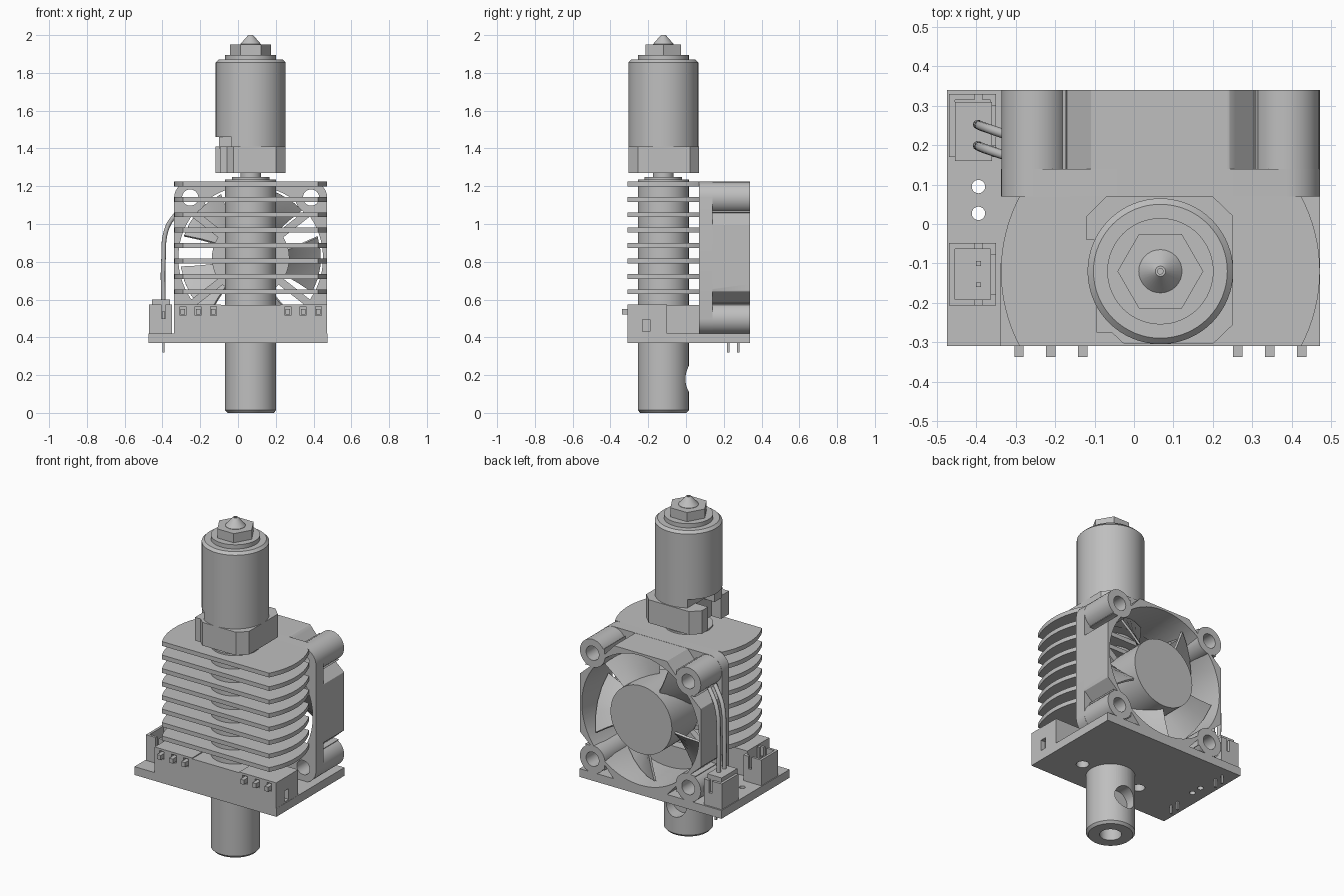
import bpy, bmesh
from math import pi, sin, cos, radians
from mathutils import Matrix

old = bpy.data.objects.get("Cube")
if old:
    bpy.data.objects.remove(old)

grey = bpy.data.materials.new("plain grey")
grey.use_nodes = True
colour = (0.52, 0.52, 0.52, 1)
grey.diffuse_color = colour
grey.node_tree.nodes["Principled BSDF"].inputs["Base Color"].default_value = colour

AX, AY = 0.067, -0.12      # hot end axis
FZ = 0.82                  # fan centre height


def finish(name, bm, smooth=True):
    bmesh.ops.recalc_face_normals(bm, faces=bm.faces)
    mesh = bpy.data.meshes.new(name)
    bm.to_mesh(mesh)
    bm.free()
    obj = bpy.data.objects.new(name, mesh)
    bpy.context.collection.objects.link(obj)
    mesh.materials.append(grey)
    if smooth:
        shade(obj)
    return obj


def select(obj):
    bpy.ops.object.select_all(action='DESELECT')
    obj.select_set(True)
    bpy.context.view_layer.objects.active = obj


def shade(obj):
    select(obj)
    bpy.ops.object.shade_smooth_by_angle(angle=radians(30))


def box(name, x, y, z):
    bm = bmesh.new()
    bmesh.ops.create_cube(bm, size=1)
    for v in bm.verts:
        v.co = [(a + b) / 2 + c * (b - a) for c, (a, b) in zip(v.co, (x, y, z))]
    return finish(name, bm, False)


def prism(name, points, low, high):
    """Extrude a plan outline along z."""
    bm = bmesh.new()
    face = bm.faces.new([bm.verts.new((x, y, low)) for x, y in points])
    top = bmesh.ops.extrude_face_region(bm, geom=[face])["geom"]
    bmesh.ops.translate(bm, vec=(0, 0, high - low),
                        verts=[v for v in top if isinstance(v, bmesh.types.BMVert)])
    return finish(name, bm)


def lathe(name, profile, centre=(AX, AY, 0), steps=64, along_y=False):
    """Revolve (radius, height) points around z, or around y."""
    bm = bmesh.new()
    verts = [bm.verts.new((r, 0, h)) for r, h in profile]
    edges = [bm.edges.new(pair) for pair in zip(verts, verts[1:])]
    bmesh.ops.spin(bm, geom=verts + edges, cent=(0, 0, 0), axis=(0, 0, 1),
                   angle=2 * pi, steps=steps)
    bmesh.ops.remove_doubles(bm, verts=bm.verts, dist=1e-5)
    if along_y:
        bm.transform(Matrix.Rotation(-pi / 2, 4, 'X'))
    bm.transform(Matrix.Translation(centre))
    return finish(name, bm)


def rod(name, radius, low, high, centre, along_y=False, steps=48):
    return lathe(name, [(0, low), (radius, low), (radius, high), (0, high)],
                 centre, steps, along_y)


def combine(target, other, operation='DIFFERENCE'):
    mod = target.modifiers.new("combine", 'BOOLEAN')
    mod.operation, mod.solver, mod.object = operation, 'EXACT', other
    select(target)
    bpy.ops.object.modifier_apply(modifier=mod.name)
    bpy.data.objects.remove(other)
    shade(target)


# Circuit board with mounting holes
board = box("circuit_board", (-0.475, 0.473), (-0.31, 0.34), (0.37, 0.42))
for x, y, r in [(-0.395, 0.095, 0.017), (-0.395, 0.027, 0.017),
                (AX - 0.2, AY, 0.035), (AX + 0.2, AY, 0.035)]:
    combine(board, rod("cutter", r, 0.3, 0.5, (x, y, 0)))

# Central tube with blind bore and rear side opening
tube = lathe("heat_break_tube", [
    (0, 0.1), (0.06, 0.1), (0.06, 0), (0.122, 0), (0.135, 0.014), (0.135, 1.235),
    (0.1, 1.235), (0.1, 1.25), (0.055, 1.25), (0.055, 1.28), (0, 1.28)])
combine(tube, rod("cutter", 0.068, -0.06, 0.1, (AX, 0, 0.18), True))

# Cooling fins: a disc trimmed straight at front and back
arc = [(0.405 * cos(a), 0.405 * sin(a))
       for a in (radians(-28 + 56 * i / 16) for i in range(17))]
outline = [(AX + s * x, AY + s * y) for s in (1, -1) for x, y in arc]
for i in range(8):
    top = 1.225 - 0.0815 * i
    prism(f"cooling_fin_{i + 1}", outline, top - 0.026, top)

# Heater block with clamp slot
prism("heater_block", [
    (-0.12, 0.02), (-0.07, 0.07), (0.2, 0.07), (0.252, 0.02), (0.252, -0.255),
    (0.2, -0.305), (-0.025, -0.305), (-0.057, -0.275), (-0.095, -0.275),
    (-0.095, -0.2), (-0.03, -0.2), (-0.03, -0.04), (-0.12, -0.04)], 1.27, 1.41)

# Heater sleeve, notched at its lower right edge, with a clamp inside the notch
sleeve = lathe("heater_sleeve", [
    (0, 1.405), (0.185, 1.405), (0.185, 1.855), (0.17, 1.87), (0.135, 1.87),
    (0.135, 1.895), (0, 1.895)])
combine(sleeve, box("cutter", (-0.3, -0.035), (-0.4, 0.1), (1.39, 1.46)))
box("heater_clamp", (-0.1, -0.03), (-0.2, -0.13), (1.4, 1.465))

# Nozzle
rod("nozzle_hex", 0.109, 1.89, 1.95, (AX, AY, 0), steps=6)
lathe("nozzle_tip", [(0, 1.945), (0.055, 1.945), (0.055, 1.952), (0.013, 2),
                     (0.007, 2), (0.007, 1.97), (0, 1.97)], steps=32)

# Front terminal blocks
box("centre_block", (-0.09, 0.225), (-0.31, 0.07), (0.42, 0.57))
for side, x0, x1 in (("right", -0.34, -0.09), ("left", 0.225, 0.472)):
    block = box(f"{side}_terminal_block", (x0, x1), (-0.31, -0.1), (0.42, 0.575))
    end = x0 if side == "right" else x1
    combine(block, box("cutter", (end - 0.03, end + 0.03), (-0.23, -0.19), (0.43, 0.495)))
    first = -0.292 if side == "right" else 0.264
    for i in range(3):
        x = first + i * 0.081
        combine(block, box("cutter", (x - 0.016, x + 0.016), (-0.32, -0.29), (0.515, 0.562)))
        box(f"{side}_terminal_pin_{i + 1}", (x - 0.012, x + 0.012), (-0.338, -0.28), (0.522, 0.55))

# Side sockets with pins through the board
for name, y0, y1, depth in (("front_socket", -0.207, -0.048, 0.45),
                            ("rear_socket", 0.17, 0.33, 0.5)):
    mid = (y0 + y1) / 2
    socket = box(name, (-0.47, -0.35), (y0, y1), (0.415, 0.575))
    combine(socket, box("cutter", (-0.455, -0.365), (y0 + 0.015, y1 - 0.015), (depth, 0.7)))
    for y in (y0, y1):
        combine(socket, box("cutter", (-0.405, -0.385), (y - 0.03, y + 0.03), (0.5, 0.7)))
    combine(socket, box("cutter", (-0.37, -0.3), (mid - 0.05, mid + 0.05), (0.47, 0.7)))
    for k in (-0.027, 0.027):
        box(f"{name}_pin", (-0.401, -0.389), (mid + k - 0.006, mid + k + 0.006), (0.32, 0.54))
box("rear_plug", (-0.455, -0.36), (0.16, 0.31), (0.45, 0.6))

# Fan wires
for i, y in enumerate((0.198, 0.252)):
    curve = bpy.data.curves.new(f"fan_wire_{i + 1}", 'CURVE')
    curve.dimensions = '3D'
    curve.bevel_depth, curve.bevel_resolution = 0.012, 3
    spline = curve.splines.new('BEZIER')
    path = [(-0.395, y, 0.58), (-0.395, y, 0.8), (-0.375, y - 0.008, 0.98), (-0.31, y - 0.03, 1.075)]
    spline.bezier_points.add(len(path) - 1)
    for p, co in zip(spline.bezier_points, path):
        p.co = co
        p.handle_left_type = p.handle_right_type = 'AUTO'
    wire = bpy.data.objects.new(curve.name, curve)
    bpy.context.collection.objects.link(wire)
    curve.materials.append(grey)
    select(wire)
    bpy.ops.object.convert(target='MESH')

# Fan duct: trimmed ring with triangular pockets beside the corner posts
duct = rod("fan_duct", 0.44, 0.1, 0.34, (AX, 0, FZ), True, 96)
combine(duct, box("cutter", (AX - 0.404, AX + 0.404), (0, 0.5), (FZ - 0.404, FZ + 0.404)), 'INTERSECT')
combine(duct, lathe("cutter", [(0, 0), (0.383, 0), (0.383, 0.24), (0.393, 0.36), (0, 0.36)],
                    (AX, 0, FZ), 96, True))
corner_signs = [(sx, sz) for sx in (-1, 1) for sz in (-1, 1)]
for sx, sz in corner_signs:
    for wedge in ([(0.17, 0.41), (0.24, 0.41), (0.24, 0.332)],
                  [(0.41, 0.17), (0.41, 0.24), (0.332, 0.24)]):
        cutter = prism("cutter", [(AX + sx * x, FZ + sz * z) for x, z in wedge], -0.4, -0.05)
        cutter.data.transform(Matrix.Rotation(pi / 2, 4, 'X'))
        combine(duct, cutter)

# Fan flange with rounded corners, and hollow corner posts
flange = box("fan_flange", (AX - 0.405, AX + 0.405), (0.07, 0.14), (FZ - 0.405, FZ + 0.405))
bm = bmesh.new()
bm.from_mesh(flange.data)
corners = [e for e in bm.edges if abs(e.verts[0].co.y - e.verts[1].co.y) > 0.05]
bmesh.ops.bevel(bm, geom=corners, offset=0.085, segments=8, profile=0.5, affect='EDGES')
bm.to_mesh(flange.data)
bm.free()
combine(flange, rod("cutter", 0.383, 0, 0.3, (AX, 0, FZ), True, 96))
for i, (sx, sz) in enumerate(corner_signs):
    spot = (AX + sx * 0.32, 0, FZ + sz * 0.32)
    for part in (flange, duct):
        combine(part, rod("cutter", 0.06, 0, 0.5, spot, True, 32))
    lathe(f"fan_post_{i + 1}", [(0.043, 0.07), (0.084, 0.07), (0.084, 0.34),
                                (0.043, 0.34), (0.043, 0.07)], spot, 32, True)

# Fan hub, struts and pitched blades
rod("fan_hub", 0.205, 0.08, 0.332, (AX, 0, FZ), True)


def radial(name, bm, angle):
    bm.transform(Matrix.Translation((AX, 0, FZ)) @ Matrix.Rotation(angle, 4, 'Y'))
    return finish(name, bm)


for i, angle in enumerate((38, 142, 218, 322)):
    bm = bmesh.new()
    bmesh.ops.create_cube(bm, size=1, matrix=Matrix.Translation((0.29, 0.095, 0))
                          @ Matrix.Diagonal((0.2, 0.04, 0.04, 1)))
    radial(f"fan_strut_{i + 1}", bm, radians(angle))
for i in range(5):
    bm = bmesh.new()
    rows = []
    for r in (0.19, 0.28, 0.372):
        sweep = 0.34 + 0.35 * (r - 0.19)
        rows.append([bm.verts.new((r * cos(t * sweep), 0.22 - t * 0.08, r * sin(t * sweep)))
                     for t in (-1, -0.5, 0, 0.5, 1)])
    for a, b in zip(rows, rows[1:]):
        for k in range(4):
            bm.faces.new((a[k], a[k + 1], b[k + 1], b[k]))
    bmesh.ops.recalc_face_normals(bm, faces=bm.faces)
    bmesh.ops.solidify(bm, geom=bm.faces[:], thickness=0.012)
    radial(f"fan_blade_{i + 1}", bm, radians(5 + 72 * i))
